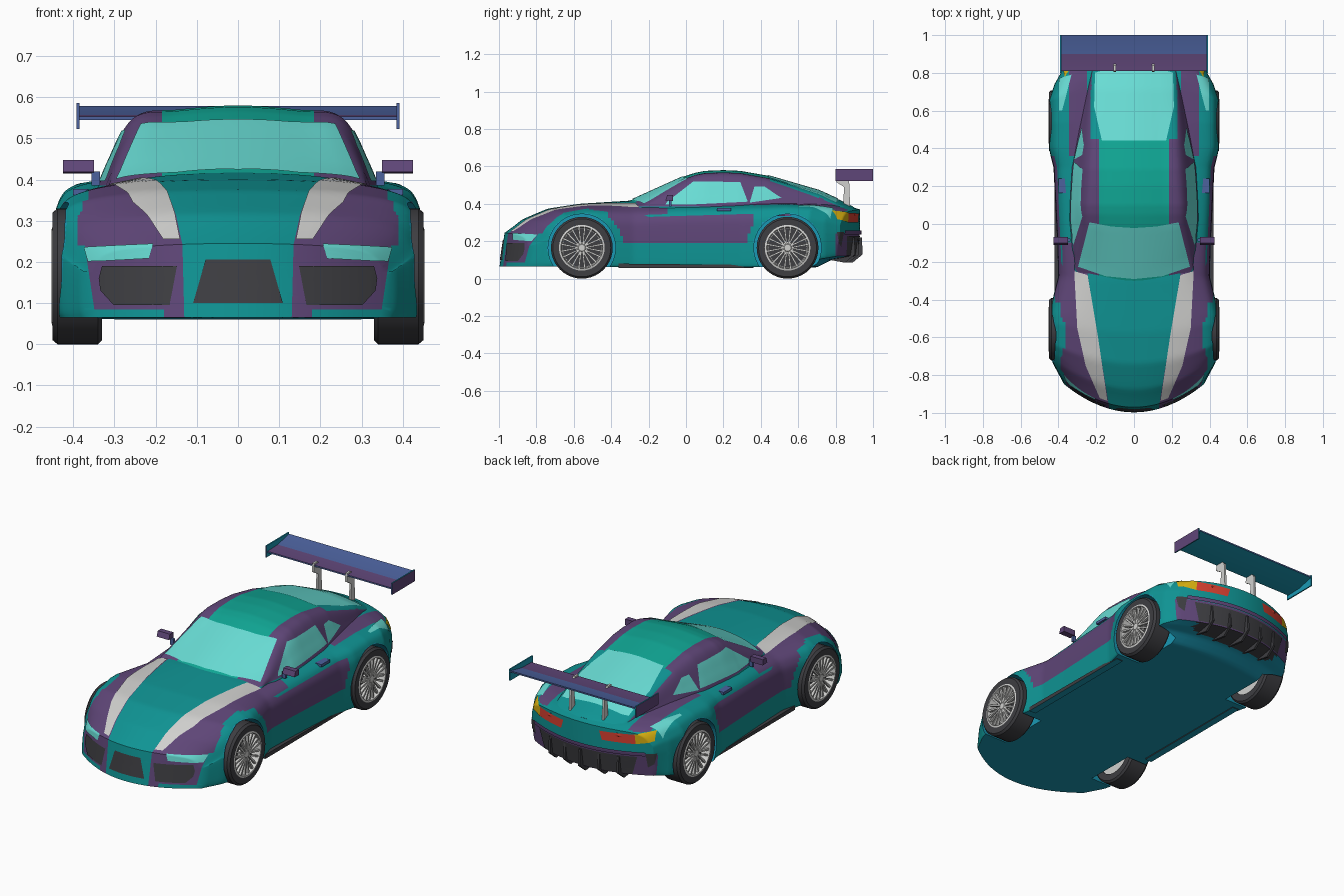
import bpy, bmesh, math
from mathutils import Vector
from mathutils.bvhtree import BVHTree

if "Cube" in bpy.data.objects:
    bpy.data.objects.remove(bpy.data.objects["Cube"])
# colours
HEX = {"teal": 0x0F9494, "green_teal": 0x10A896, "purple": 0x5F4678, "glass_aqua": 0x68DCD4, "pale_grey": 0xD0D0CE,
       "dark_grey": 0x3E3E42, "blue": 0x4C629E, "deep_cyan": 0x1A98B4, "red": 0xD84030, "yellow": 0xD8B010}
NAMES, MATS = list(HEX), {}
for k, h in HEX.items():
    MATS[k] = bpy.data.materials.new(k)
    rgb = [((h >> s) & 255) / 255 for s in (16, 8, 0)]
    MATS[k].diffuse_color = [v / 12.92 if v < .04 else ((v + .055) / 1.055) ** 2.4 for v in rgb] + [1]
# helpers
def clamp(v): return max(0.0, min(1.0, v))
def key(ks, t):
    if t <= ks[0][0]: return ks[0][1]
    for (a, u), (b, v) in zip(ks, ks[1:]):
        if t <= b: return u + (v - u) * (t - a) / (b - a)
    return ks[-1][1]
def smooth(ob):
    bpy.ops.object.select_all(action='DESELECT')
    ob.select_set(True)
    bpy.context.view_layer.objects.active = ob
    bpy.ops.object.shade_smooth_by_angle(angle=math.radians(30))
def mesh(name, verts, faces, mat, fix=True):
    me = bpy.data.meshes.new(name)
    me.from_pydata(verts, [], faces)
    if fix:
        bm = bmesh.new(); bm.from_mesh(me)
        bmesh.ops.remove_doubles(bm, verts=bm.verts, dist=1e-5)
        bmesh.ops.recalc_face_normals(bm, faces=bm.faces)
        bm.to_mesh(me); bm.free()
    ob = bpy.data.objects.new(name, me)
    bpy.context.collection.objects.link(ob)
    if mat: me.materials.append(MATS[mat])
    smooth(ob)
    return ob
def paint(ob, rule, cuts=()):
    """Cut clean colour borders on both sides, then colour faces by rule."""
    bm = bmesh.new(); bm.from_mesh(ob.data)
    for co, no in cuts:
        for s in (1, -1):
            bmesh.ops.bisect_plane(bm, geom=bm.verts[:] + bm.edges[:] + bm.faces[:], dist=1e-6,
                                   plane_co=(co[0] * s, co[1], co[2]), plane_no=(no[0] * s, no[1], no[2]))
    bm.to_mesh(ob.data); bm.free()
    ob.data.materials.clear()
    for n in NAMES: ob.data.materials.append(MATS[n])
    for p in ob.data.polygons: p.material_index = NAMES.index(rule(p.center, p.normal))
    smooth(ob)
def curve(pts, n):
    """Catmull-Rom through 2D points, level at the last (centre) point."""
    e = [Vector(p) for p in pts]
    e, out = [e[0]] + e + [Vector((-pts[-2][0], pts[-2][1]))], []
    for i in range(1, len(e) - 2):
        a, b, c, d = e[i - 1:i + 3]
        out += [.5 * (2 * b + (c - a) * t + (2 * a - 5 * b + 4 * c - d) * t * t + (3 * b - a - 3 * c + d) * t ** 3)
                for t in (j / n for j in range(n))]
    return out + [e[-2]]
def loft(name, section, warp, t0, t1, n, caps):
    rings = []
    steps = [(t0, i / caps) for i in range(caps)] + [(t0 + (t1 - t0) * i / n, 1) for i in range(n + 1)]
    for t, s in steps + [(t1, 1 - (i + 1) / caps) for i in range(caps)]:
        half = section(t)
        zm = (half[0][1] + half[-1][1]) / 2
        ring = [(p[0] * s, zm + (p[1] - zm) * s) for p in list(half) + [(-p[0], p[1]) for p in half[-2:0:-1]]]
        rings.append([(x, warp(x, t, z), z) for x, z in ring])
    k = len(rings[0])
    faces = [(r * k + i, r * k + (i + 1) % k, (r + 1) * k + (i + 1) % k, (r + 1) * k + i)
             for r in range(len(rings) - 1) for i in range(k)]
    return mesh(name, [v for r in rings for v in r], faces, None)
def lathe(name, mat, prof, side, cy, loop, n=40):
    vs = [(x * side, cy + r * math.cos(a * math.tau / n), .165 + r * math.sin(a * math.tau / n)) for x, r in prof for a in range(n)]
    k = len(prof)
    return mesh(name, vs, [(i * n + a, i * n + (a + 1) % n, (i + 1) % k * n + (a + 1) % n, (i + 1) % k * n + a)
                           for i in range(k if loop else k - 1) for a in range(n)], mat)
def prism(name, polys, x0, x1, mat):
    vs, fs = [], []
    for p in polys:
        b, n = len(vs), len(p)
        vs += [(x, y, z) for x in (x0, x1) for y, z in p]
        fs += [tuple(range(b, b + n)), tuple(range(b + n, b + 2 * n))]
        fs += [(b + i, b + (i + 1) % n, b + n + (i + 1) % n, b + n + i) for i in range(n)]
    return mesh(name, vs, fs, mat)
def rect(y0, y1, z0, z1): return [(y0, z0), (y1, z0), (y1, z1), (y0, z1)]
# lower body: half width, shoulder, centre top and bottom heights along the length
W = [(-.97, .375), (-.9, .43), (-.82, .45), (-.48, .45), (-.28, .40), (-.1, .405), (.3, .425), (.4, .45), (.74, .45), (.85, .42), (.93, .375)]
S = [(-.97, .22), (-.88, .285), (-.74, .342), (-.55, .365), (-.3, .365), (0, .375), (.3, .38), (.55, .388), (.75, .382), (.88, .365), (.93, .35)]
Z = [(-.97, .245), (-.88, .315), (-.74, .374), (-.57, .40), (-.3, .417), (.5, .41), (.8, .40), (.88, .385), (.93, .37)]
B = [(-.97, .065), (.7, .06), (.78, .10), (.93, .12)]
def body_section(t):
    w, s, z, b = key(W, t), key(S, t), key(Z, t), key(B, t)
    return [((w - .008) * i / 16, b) for i in range(16)] + curve(
        [(w - .008, b), (w, b + .03), (w, (b + s) / 2 + .03), (w - .012, s - .047), (w - .06, s), (w * .55, s + .75 * (z - s)), (0, z)], 8)
def body_warp(x, t, z):
    q = (x / .38) ** 2
    y = t + .16 * q * clamp((-t - .5) / .48) - .11 * q * clamp((t - .5) / .43)
    return y - .15 * (.245 - z) * clamp((-t - .85) / .12) - .15 * max(0, .25 - z) * clamp((t - .85) / .08)
body = loft("car_body", body_section, body_warp, -.97, .93, 120, 14)
# cabin: base width, roof edge width and roof height along the length
WB = [(-.32, .31), (-.2, .345), (0, .36), (.3, .35), (.5, .315), (.7, .27), (.9, .22)]
WT = [(-.32, .30), (-.02, .25), (.1, .25), (.3, .237), (.5, .225), (.8, .205), (.9, .19)]
ZR = [(-.32, .408), (-.016, .545), (.05, .566), (.1, .576), (.2, .58), (.29, .576), (.44, .55), (.715, .47), (.877, .395), (.9, .38)]
def cabin_section(t):
    wb, wt, z = key(WB, t), key(WT, t), key(ZR, t)
    ze = max(z - .027, .35)
    return [(wb * i / 4, .335) for i in range(4)] + curve(
        [(wb, .335), (wb * .55 + wt * .45 + .006, (.335 + ze) / 2), (wt + .004, ze), (wt * .6, z - .01), (0, z)], 10)
cabin = loft("cabin", cabin_section, lambda x, t, z: t + .06 * (x / .3) ** 2 * clamp(-t / .3 + .2), -.32, .9, 90, 4)
# surface used for laying the painted plates
V, F = [], []
for ob in (body, cabin):
    F += [[len(V) + i for i in p.vertices] for p in ob.data.polygons]
    V += [v.co.copy() for v in ob.data.vertices]
TREE = BVHTree.FromPolygons(V, F)
# wheel wells
AXLES = (-.557, .543)
for cy in AXLES:
    for s in (1, -1):
        cutter = lathe("wheel_well_cutter", None, [(.30, 0), (.30, .18), (.55, .18), (.55, 0)], s, cy, False, 48)
        cutter.hide_render = True
        mod = body.modifiers.new("wells", 'BOOLEAN')
        mod.operation, mod.solver, mod.object = 'DIFFERENCE', 'EXACT', cutter
        bpy.context.view_layer.objects.active = body
        bpy.ops.object.modifier_apply(modifier="wells")
        bpy.data.objects.remove(cutter)
# paint rules
def body_rule(c, n):
    ax, y, z = abs(c.x), c.y, c.z
    d = min(math.hypot(y - a, z - .165) for a in AXLES)
    if n.z < -.7 and z < .14: return "dark_grey" if y > .79 and ax < .27 else "deep_cyan"
    if d < .183 and ax > .29: return "deep_cyan"
    inner = .135 + .1618 * (y + .95)
    if y < -.42:
        if ax < inner or ax > .39 or (d < .21 and ax > .37): return "teal"
        if z < .24 and ax > .345 + .15 * (z - .06): return "teal"
        return "teal" if z < .085 and ax > .18 else "purple"
    if y < .36:
        if n.z > .6: return "purple" if inner < ax and y < -.1 else "teal"
        return "purple" if .19 < z < key([(-.42, .42), (-.2, .33), (.3, .345)], y) and d > .22 else "teal"
    if y > .80 and z < .24: return "purple"
    return "purple" if .25 < ax < .345 and z > .36 and y < .86 else "teal"
def cabin_rule(c, n):
    if n.z > .6 and c.y > .45: return "teal" if abs(c.x) < .23 else "purple"
    if n.z > .6 and abs(c.x) < .185: return "green_teal"
    return "teal" if c.z < .385 and c.y < .35 else "purple"
paint(body, body_rule, [((.135, -.95, 0), (1, -.1618, 0)), ((.39, 0, 0), (1, 0, 0)), ((.345, 0, .06), (1, 0, -.15)), ((.18, 0, 0), (1, 0, 0)),
                        ((0, 0, .24), (0, 0, 1)), ((0, 0, .19), (0, 0, 1)), ((0, 0, .085), (0, 0, 1)), ((0, -.2, .33), (0, -.03, 1)),
                        ((0, -.42, .42), (0, .409, 1)), ((.25, 0, 0), (1, 0, 0)), ((.345, 0, 0), (1, 0, 0)), ((0, .8, 0), (0, 1, 0))])
paint(cabin, cabin_rule, [((.185, 0, 0), (1, 0, 0)), ((.23, 0, 0), (1, 0, 0)), ((0, 0, .385), (0, 0, 1)), ((0, .45, 0), (0, 1, 0))])
# thin plates laid on the surface, between two outlines drawn in one view
VIEWS = {"front": (lambda u, v: (u, -3, v), (0, 1, 0)), "rear": (lambda u, v: (u, 3, v), (0, -1, 0)),
         "side": (lambda u, v: (3, u, v), (-1, 0, 0)), "top": (lambda u, v: (u, v, 3), (0, 0, -1))}
def along(p, u): return Vector([key([(i / (len(p) - 1), q[a]) for i, q in enumerate(p)], u) for a in (0, 1)])
def plate(name, mat, view, A, C, mirror=True, off=.0035, n=24, m=12):
    org, d = VIEWS[view][0], Vector(VIEWS[view][1])
    vs = []
    for i in range(n + 1):
        for j in range(m + 1):
            o = Vector(org(*along(A, i / n).lerp(along(C, i / n), j / m)))
            hit, nor = TREE.ray_cast(o, d)[:2]
            if hit is None: hit, nor = TREE.find_nearest(o + d * 2.2)[:2]
            vs.append(hit + nor * (off if nor.dot(d) < 0 else -off))
    for s in ((1, -1) if mirror else (1,)):
        sv, fs = [Vector((v.x * s, v.y, v.z)) for v in vs], []
        for k in (i * (m + 1) + j for i in range(n) for j in range(m)):
            q = (k, k + 1, k + m + 2, k + m + 1)
            nn = (sv[q[2]] - sv[q[0]]).cross(sv[q[3]] - sv[q[1]])
            fs.append(q if nn.dot((d.x * s, d.y, d.z)) < 0 else q[::-1])
        mesh(name, sv, fs, mat, False)
plate("windshield", "glass_aqua", "top", [(-.295, -.225), (-.15, -.275), (0, -.29), (.15, -.275), (.295, -.225)],
      [(-.235, .01), (-.12, -.012), (0, -.02), (.12, -.012), (.235, .01)], False)
plate("rear_window", "glass_aqua", "top", [(-.17, .44), (-.21, .62), (-.205, .80), (-.17, .81)], [(.17, .44), (.21, .62), (.205, .80), (.17, .81)], False)
plate("door_window", "glass_aqua", "side", [(-.11, .395), (.03, .395), (.33, .41)], [(-.10, .41), (.04, .518), (.29, .515)])
plate("quarter_window", "glass_aqua", "side", [(.34, .405), (.51, .43)], [(.365, .49), (.42, .49)])
plate("hood_stripe", "pale_grey", "top", [(.14, -.935), (.19, -.6), (.245, -.27)], [(.18, -.92), (.255, -.75), (.30, -.55), (.315, -.25)])
plate("headlight", "glass_aqua", "front", [(.205, .242), (.372, .235)], [(.215, .208), (.362, .20)])
plate("center_grille", "dark_grey", "front", [(-.078, .205), (.078, .205)], [(-.108, .10), (.108, .10)], False)
plate("side_grille", "dark_grey", "front", [(.147, .19), (.328, .19), (.336, .16)], [(.165, .095), (.3, .095), (.332, .13)])
plate("tail_light_red", "red", "rear", [(.11, .348), (.29, .352)], [(.125, .30), (.295, .30)])
plate("tail_light_amber", "yellow", "rear", [(.29, .352), (.365, .362)], [(.295, .30), (.372, .315)])
plate("rear_quarter_panel", "glass_aqua", "top", [(.38, .60), (.33, .79)], [(.395, .60), (.395, .77)])
plate("rear_corner_vent", "dark_grey", "rear", [(.34, .25), (.385, .25)], [(.345, .17), (.375, .19)])
plate("rear_lip", "purple", "rear", [(-.34, .258), (.34, .258)], [(-.34, .238), (.34, .238)], False, .009)
plate("diffuser_panel", "dark_grey", "rear", [(-.30, .228), (.30, .228)], [(-.27, .125), (.27, .125)], False)
# rear wing
wing = prism("wing_blade", [[(.81, .545), (.90, .547), (1.0, .570), (1.0, .578), (.90, .556), (.81, .553)]], -.385, .385, "blue")
paint(wing, lambda c, n: "deep_cyan" if n.z < -.5 else ("blue" if c.y > .9 or n.y < -.5 else "purple"))
for s in (1, -1):
    end = prism("wing_end_plate", [rect(.80, 1.0, .522, .586)], s * .385, s * .392, "purple")
    paint(end, lambda c, n: "purple" if n.x * c.x > .01 else ("blue" if n.y < -.5 else "deep_cyan"))
    prism("wing_support", [[(.81, .562), (.84, .562), (.872, .53), (.878, .37), (.84, .37), (.845, .49), (.805, .515)]], s * .096, s * .108, "pale_grey")
    # mirrors, handles and sills
    prism("door_mirror", [[(-.11, .418), (-.07, .415), (-.07, .447), (-.10, .447)]], s * .35, s * .425, "purple")
    prism("mirror_stalk", [rect(-.092, -.078, .385, .42)], s * .335, s * .356, "blue")
    prism("door_handle", [rect(.165, .24, .362, .377)], s * .36, s * .40, "blue")
    sill = prism("side_sill", [[(-.36, .057), (.36, .057), (.36, .073), (-.36, .08)]], s * .38, s * .421, "dark_grey")
    paint(sill, lambda c, n: "deep_cyan" if n.z < -.5 else "dark_grey")
# diffuser fins
for i in range(-2, 3):
    y = .02 * abs(i)
    prism("diffuser_fin", [[(.77, .10), (.89 - y, .085), (.945 - y, .13), (.94 - y, .22), (.80, .20)]], i * .105 - .006, i * .105 + .006, "dark_grey")
# wheels
for cy in AXLES:
    for s in (1, -1):
        lathe("tyre", "dark_grey", [(.33, .118), (.33, .155), (.34, .165), (.438, .165), (.45, .155), (.45, .12), (.40, .116)], s, cy, True)
        lathe("wheel_rim", "pale_grey", [(.335, 0), (.335, .12), (.450, .122), (.453, .112), (.405, .106), (.405, 0)], s, cy, False)
        lathe("brake_shadow", "dark_grey", [(.406, .03), (.408, .03), (.408, .103), (.406, .103)], s, cy, True)
        lathe("wheel_hub", "pale_grey", [(.40, 0), (.40, .024), (.44, .024), (.446, .018), (.446, 0)], s, cy, False, 20)
        spokes = []
        for k in range(20):
            a, b = (math.tau * (k // 2) / 10 + (k % 2 - .5) * f for f in (.12, .34))
            spokes.append([(cy + r * math.cos(g) + w * math.sin(g), .165 + r * math.sin(g) - w * math.cos(g))
                           for r, g, w in ((.02, a, .004), (.114, b, .005), (.114, b, -.005), (.02, a, -.004))])
        prism("wheel_spokes", spokes, s * .432, s * .446, "pale_grey")

for m in bpy.data.materials:
    if m.users and not m.is_grease_pencil:
        m.use_nodes = True
        m.node_tree.nodes["Principled BSDF"].inputs["Base Color"].default_value = m.diffuse_color
